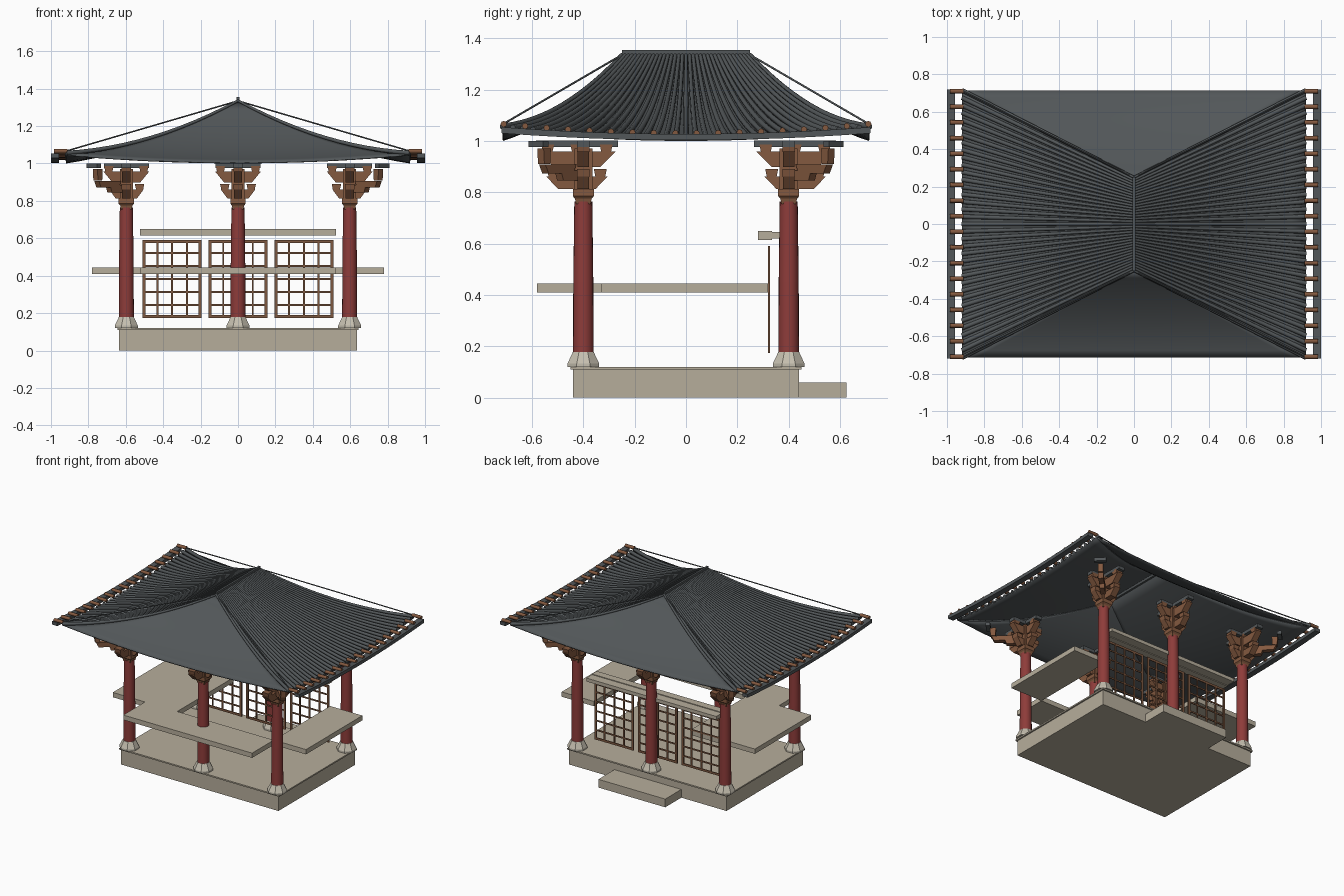
import bpy, bmesh, math
from mathutils import Matrix, Vector

cube = bpy.data.objects.get("Cube")
if cube:
    bpy.data.objects.remove(cube, do_unlink=True)


def material(name, rgb):
    m = bpy.data.materials.new(name)
    m.use_nodes = True
    m.diffuse_color = (*rgb, 1)
    m.node_tree.nodes["Principled BSDF"].inputs["Base Color"].default_value = (*rgb, 1)
    return m


TILE = material("slate grey", (0.085, 0.095, 0.1))
RED = material("column red", (0.27, 0.045, 0.042))
WOOD = material("bracket brown", (0.23, 0.1, 0.05))
FRAME = material("window brown", (0.2, 0.095, 0.05))
STONE = material("warm stone", (0.47, 0.42, 0.33))
PALE = material("pale stone", (0.56, 0.52, 0.43))


def add_object(name, data, mat):
    ob = bpy.data.objects.new(name, data)
    data.materials.append(mat)
    bpy.context.collection.objects.link(ob)
    return ob


def finish(name, bm, mat):
    bmesh.ops.recalc_face_normals(bm, faces=bm.faces)
    me = bpy.data.meshes.new(name)
    bm.to_mesh(me)
    bm.free()
    return add_object(name, me, mat)


def block(bm, centre, size, angle=0, foot=1):
    """Box turned about z; foot scales its lower face along its length."""
    verts = bmesh.ops.create_cube(bm, size=1)["verts"]
    turn = Matrix.Rotation(angle, 4, "Z")
    for v in verts:
        if v.co.z < 0:
            v.co.x *= foot
        v.co = Vector(centre) + turn @ Vector([a * b for a, b in zip(v.co, size)])


def span(bm, x0, x1, y0, y1, z0, z1):
    block(bm, ((x0 + x1) / 2, (y0 + y1) / 2, (z0 + z1) / 2), (x1 - x0, y1 - y0, z1 - z0))


def slab(name, mat, *bounds):
    bm = bmesh.new()
    span(bm, *bounds)
    return finish(name, bm, mat)


def lathe(name, mat, x, y, profile, sides, turn=0):
    bm = bmesh.new()
    for (r0, z0), (r1, z1) in zip(profile, profile[1:]):
        bmesh.ops.create_cone(bm, cap_ends=True, segments=sides, radius1=r0, radius2=r1, depth=z1 - z0,
                              matrix=Matrix.Translation((x, y, (z0 + z1) / 2)) @ Matrix.Rotation(turn, 4, "Z"))
    return finish(name, bm, mat)


# Stone platform, step and raised benches
slab("platform", STONE, -0.635, 0.635, -0.44, 0.44, 0, 0.11)
slab("platform_top", STONE, -0.645, 0.645, -0.45, 0.45, 0.11, 0.12)
slab("back_step", STONE, -0.27, 0.27, 0.44, 0.625, 0, 0.06)
slab("front_bench", STONE, -0.52, 0.52, -0.58, -0.33, 0.41, 0.445)
slab("left_bench", STONE, 0.52, 0.78, -0.33, 0.32, 0.41, 0.445)
slab("right_bench", STONE, -0.78, -0.26, -0.33, 0.32, 0.41, 0.445)
slab("window_lintel", STONE, -0.525, 0.525, 0.28, 0.335, 0.615, 0.65)
slab("lintel_back", STONE, -0.525, 0.525, 0.335, 0.4, 0.62, 0.645)

# Lattice windows
for i, cx in enumerate((-0.352, 0, 0.352)):
    bm = bmesh.new()
    w, z0, z1 = 0.158, 0.175, 0.59
    for k in range(5):
        x, h = cx - w + 2 * w * k / 4, 0.008 if k in (0, 4) else 0.005
        x += h if k == 0 else -h if k == 4 else 0
        span(bm, x - h, x + h, 0.32, 0.328, z0, z1)
    for k in range(7):
        z, h = z0 + (z1 - z0) * k / 6, 0.008 if k in (0, 6) else 0.005
        z += h if k == 0 else -h if k == 6 else 0
        span(bm, cx - w, cx + w, 0.321, 0.327, z - h, z + h)
    finish(f"lattice_window_{i}", bm, FRAME)

# Columns with stone feet and stacked brackets
for x in (-0.597, 0, 0.597):
    for sy in (-1, 1):
        y = sy * 0.4
        tag = f"{'back' if sy > 0 else 'front'}_{'middle' if x == 0 else 'left' if x > 0 else 'right'}"
        lathe("column_foot_" + tag, PALE, x, y,
              [(0.067, 0.12), (0.067, 0.133), (0.058, 0.15), (0.044, 0.178)], 8, math.pi / 8)
        col = lathe("column_" + tag, RED, x, y, [(0.04, 0.17), (0.039, 0.45), (0.035, 0.765)], 20)
        bpy.context.view_layer.objects.active = col
        col.select_set(True)
        bpy.ops.object.shade_smooth_by_angle()
        col.select_set(False)
        lathe("column_cap_" + tag, WOOD, x, y,
              [(0.04, 0.755), (0.046, 0.775), (0.058, 0.785), (0.058, 0.812)], 4, math.pi / 4)

        bm, pads = bmesh.new(), bmesh.new()
        yo = y + sy * 0.025
        # Two tiers of crossed boat-shaped arms, with bearing blocks between
        for z, h, lx, ly in ((0.837, 0.05, 0.186, 0.24), (0.928, 0.06, 0.246, 0.3)):
            block(bm, (x, y, z), (lx, 0.045, h), 0, 0.6)
            block(bm, (x, yo, z), (ly, 0.045, h), math.pi / 2, 0.6)
            top = z + h / 2 + 0.013
            for k in (-1, 0, 1):
                block(bm, (x + k * lx * 0.38, y, top), (0.05, 0.05, 0.03), 0, 0.75)
                block(bm, (x, yo + k * ly * 0.38, top), (0.05, 0.05, 0.03), math.pi / 2, 0.75)
        block(bm, (x, y, 0.89), (0.07, 0.07, 0.16))
        block(pads, (x, y, 0.989), (0.24, 0.05, 0.024))
        block(pads, (x, yo, 0.989), (0.05, 0.32, 0.024))
        # Corner arms reach outward on the diagonal
        if x:
            sx = math.copysign(1, x)
            a = math.atan2(sy, sx)
            for d, z, ln, h in ((0.07, 0.865, 0.14, 0.04), (0.14, 0.89, 0.17, 0.035), (0.215, 0.94, 0.04, 0.06)):
                block(bm, (x + sx * d * 0.71, y + sy * d * 0.71, z), (ln, 0.035, h), a, 0.8)
            block(pads, (x + sx * 0.175, y + sy * 0.175, 0.988), (0.08, 0.03, 0.024), a + math.pi / 2)
        finish("bracket_" + tag, bm, WOOD)
        finish("bracket_pads_" + tag, pads, TILE)


# Roof: sagging slopes that lift toward the corners
def roof_point(s, t, along_x, lift=0):
    z = 1.33 - 0.28 * (s + 0.8 * s * (1 - s)) - 0.042 * (1 - t * t) * s * s + lift
    if along_x:
        return Vector((0.92 * s, t * (0.25 + 0.465 * s), z))
    return Vector((0.92 * s * t, 0.25 + 0.465 * s, z))


ROWS, COLS = 12, 24
for name, along_x, side in (("left", 1, 1), ("right", 1, -1), ("back", 0, 1), ("front", 0, -1)):
    bm = bmesh.new()
    grid = [[bm.verts.new(side * roof_point(i / ROWS, 2 * j / COLS - 1, along_x).xy.to_3d()
             + Vector((0, 0, roof_point(i / ROWS, 2 * j / COLS - 1, along_x).z)))
             for j in range(COLS + 1)] for i in range(ROWS + 1)]
    for r0, r1 in zip(grid, grid[1:]):
        for j in range(COLS):
            bm.faces.new((r0[j], r1[j], r1[j + 1], r0[j + 1]))
    bmesh.ops.remove_doubles(bm, verts=bm.verts, dist=0.0001)
    bmesh.ops.recalc_face_normals(bm, faces=bm.faces)
    if sum(f.normal.z for f in bm.faces) < 0:
        bmesh.ops.reverse_faces(bm, faces=bm.faces)
    me = bpy.data.meshes.new(name)
    bm.to_mesh(me)
    bm.free()
    me.shade_smooth()
    shell = add_object("roof_slope_" + name, me, TILE)
    thick = shell.modifiers.new("thickness", "SOLIDIFY")
    thick.thickness, thick.offset = 0.008, -1


def tubes(name, mat, paths, radius, taper=1):
    cu = bpy.data.curves.new(name, "CURVE")
    cu.dimensions = "3D"
    cu.bevel_depth, cu.bevel_resolution, cu.use_fill_caps = radius, 2, True
    for path in paths:
        sp = cu.splines.new("POLY")
        sp.points.add(len(path) - 1)
        for i, (pt, co) in enumerate(zip(sp.points, path)):
            pt.co = (*co, 1)
            pt.radius = taper + (1 - taper) * i / (len(path) - 1)
    return add_object(name, cu, mat)


# Tile ribs, rafter ends, eave strips and hip rods
for name, side in (("left", 1), ("right", -1)):
    flip = Vector((side, 1, 1))
    ribs = [[roof_point(i / 12, k / 18, 1, 0.006) * flip for i in range(13)] for k in range(-18, 19)]
    tubes("tile_ribs_" + name, TILE, ribs, 0.012, 0.6)
    ends = []
    for k in range(18):
        t = 2 * k / 17 - 1
        z = 1.066 - 0.036 * (1 - t * t)
        ends.append([(side * 0.912, 0.71 * t, z), (side * 0.985, 0.71 * t, z)])
    tubes("rafter_ends_" + name, WOOD, ends, 0.012)
    bm = bmesh.new()
    rings = []
    for k in range(25):
        t = k / 12 - 1
        z = 1.042 - 0.027 * (1 - t * t)
        rings.append([bm.verts.new((side * x, 0.718 * t, z + dz))
                      for x, dz in ((0.957, -0.012), (1, -0.012), (1, 0.012), (0.957, 0.012))])
    for a, b in zip(rings, rings[1:]):
        for i in range(4):
            bm.faces.new((a[i], a[i - 1], b[i - 1], b[i]))
    bm.faces.new(rings[0])
    bm.faces.new(rings[-1])
    finish("eave_strip_" + name, bm, TILE)
    tubes("hip_rods_" + name, TILE,
          [[(0, s * 0.25, 1.335), (side * 0.92, s * 0.712, 1.066)] for s in (-1, 1)], 0.004)
slab("roof_ridge", TILE, -0.007, 0.007, -0.25, 0.25, 1.315, 1.355)
